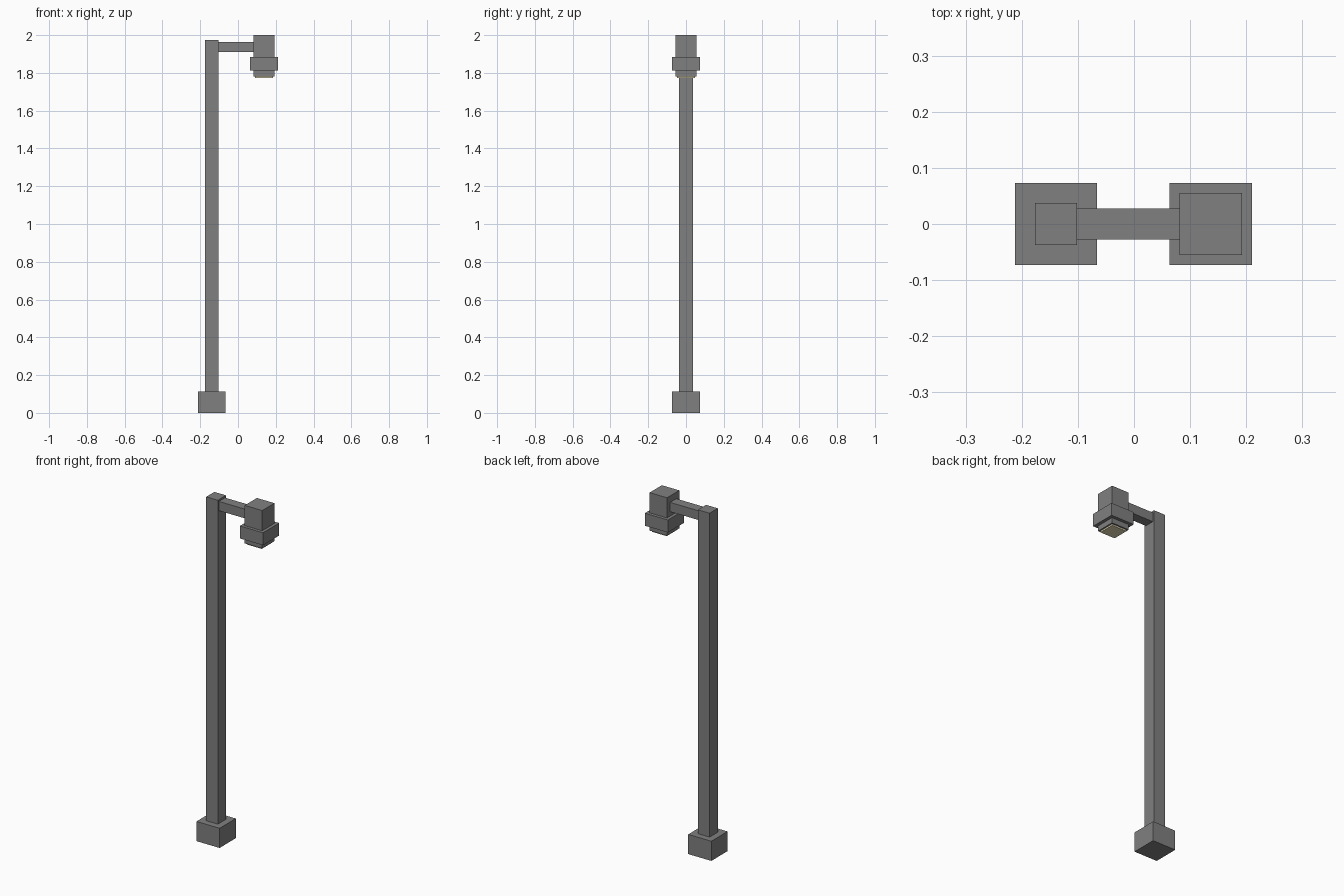
import bpy

if "Cube" in bpy.data.objects:
    bpy.data.objects.remove(bpy.data.objects["Cube"])


def material(name, colour):
    m = bpy.data.materials.new(name)
    m.diffuse_color = (*colour, 1.0)
    m.use_nodes = True
    m.node_tree.nodes["Principled BSDF"].inputs["Base Color"].default_value = m.diffuse_color
    return m


grey = material("grey_metal", (0.216, 0.216, 0.216))
glow = material("pale_yellow_glass", (0.87, 0.80, 0.52))


def box(name, x, y, z, mat):
    """Box from (min, max) ranges in x and z, and a half depth in y."""
    bpy.ops.mesh.primitive_cube_add(
        size=1, location=((x[0] + x[1]) / 2, 0, (z[0] + z[1]) / 2))
    ob = bpy.context.object
    ob.name = name
    ob.scale = (x[1] - x[0], 2 * y, z[1] - z[0])
    bpy.ops.object.transform_apply(location=False, rotation=False, scale=True)
    ob.data.materials.append(mat)
    return ob


def square(name, cx, half, z, mat):
    return box(name, (cx - half, cx + half), half, z, mat)


POST_X, HEAD_X = -0.139, 0.137

# Foot, post and horizontal arm
square("base", POST_X, 0.0735, (0.0, 0.113), grey)
square("post", POST_X, 0.037, (0.113, 1.973), grey)
box("arm", (POST_X + 0.037, HEAD_X - 0.055), 0.028, (1.91, 1.963), grey)

# Lamp head: housing, wide collar, lower rim and light
square("lamp_housing", HEAD_X, 0.0555, (1.884, 2.0), grey)
square("lamp_collar", HEAD_X, 0.0735, (1.812, 1.884), grey)
square("lamp_rim", HEAD_X, 0.0555, (1.782, 1.812), grey)
square("lamp_light", HEAD_X, 0.047, (1.774, 1.782), glow)
